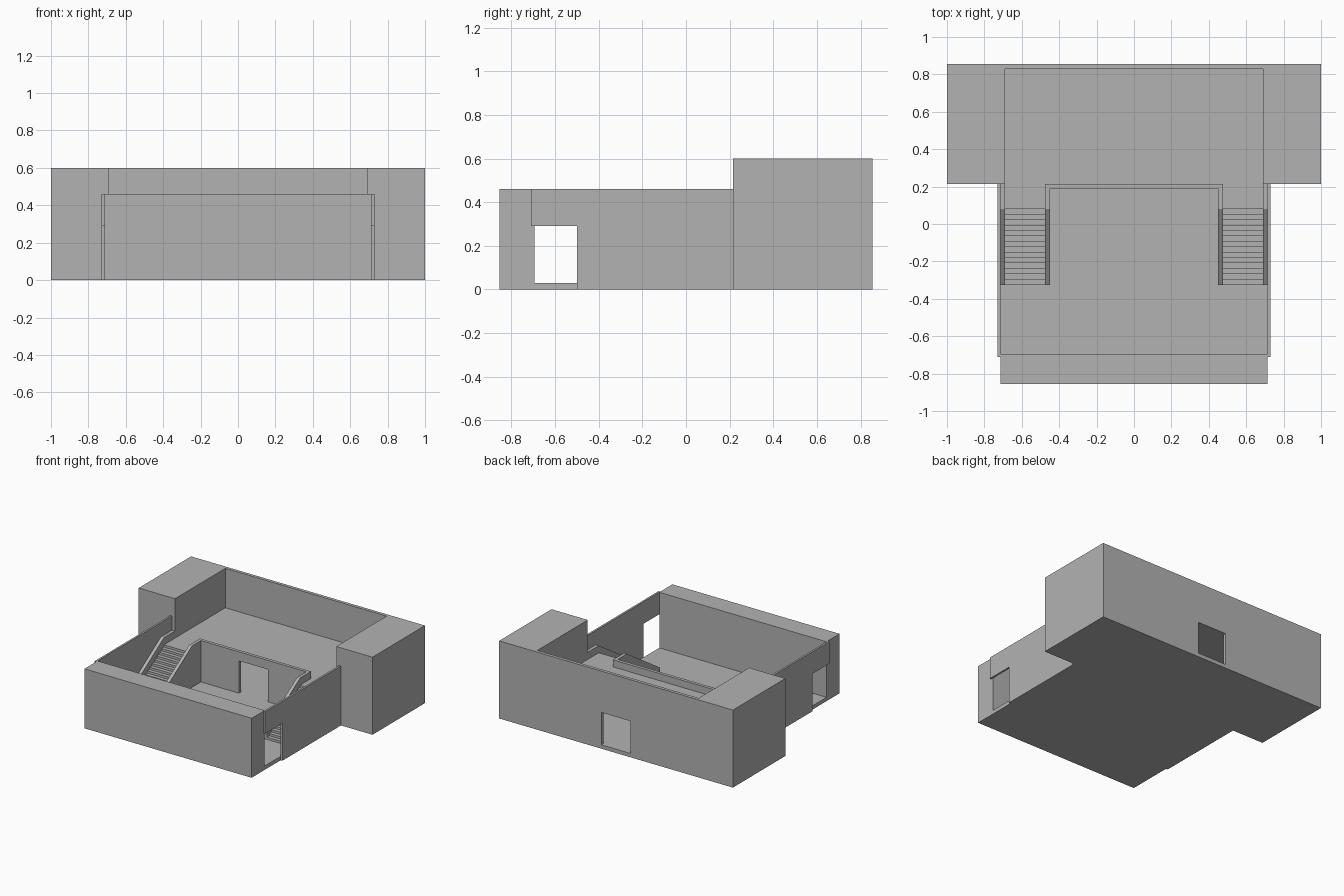
import bpy
import bmesh

cube = bpy.data.objects.get("Cube")
if cube:
    bpy.data.objects.remove(cube, do_unlink=True)

# Single plain grey finish
GREY = (0.45, 0.45, 0.45, 1.0)
grey = bpy.data.materials.new("plain_grey")
grey.use_nodes = True
grey.diffuse_color = GREY
bsdf = next(n for n in grey.node_tree.nodes if n.type == "BSDF_PRINCIPLED")
bsdf.inputs["Base Color"].default_value = GREY
bsdf.inputs["Roughness"].default_value = 0.8


def prism(name, profile, x0, x1):
    """Extrude a (y, z) outline along x."""
    bm = bmesh.new()
    face = bm.faces.new([bm.verts.new((x0, y, z)) for y, z in profile])
    ext = bmesh.ops.extrude_face_region(bm, geom=[face])
    moved = [g for g in ext["geom"] if isinstance(g, bmesh.types.BMVert)]
    bmesh.ops.translate(bm, verts=moved, vec=(x1 - x0, 0, 0))
    bmesh.ops.recalc_face_normals(bm, faces=bm.faces[:])
    mesh = bpy.data.meshes.new(name)
    bm.to_mesh(mesh)
    bm.free()
    mesh.materials.append(grey)
    obj = bpy.data.objects.new(name, mesh)
    bpy.context.collection.objects.link(obj)
    return obj


def box(name, x0, x1, y0, y1, z0, z1):
    return prism(name, [(y0, z0), (y1, z0), (y1, z1), (y0, z1)], x0, x1)


def pair(name, profile, x0, x1):
    """Same prism on both sides of the building."""
    prism("left_" + name, profile, x0, x1)
    prism("right_" + name, profile, -x1, -x0)


def rect(y0, y1, z0, z1):
    return [(y0, z0), (y1, z0), (y1, z1), (y0, z1)]


# Main levels and outlines
FLOOR, CEILING, UPPER, RAIL = 0.03, 0.28, 0.295, 0.35
FRONT, BACK, MID = -0.855, 0.855, 0.215
YARD, HALL = 0.715, 0.69
DOOR = 0.125


def door_wall(name, half, y0, y1, z0, top):
    """Wall along x with a central doorway."""
    pair(name + "_jamb", rect(y0, y1, z0, top), DOOR, half)
    box(name + "_header", -DOOR, DOOR, y0, y1, CEILING, top)


# Ground slabs
box("yard_floor", -YARD, YARD, -0.695, MID, 0, FLOOR)
box("hall_floor", -HALL, HALL, MID, BACK, 0, FLOOR)

# Thick front wall and rear corner towers
box("front_wall", -YARD, YARD, FRONT, -0.695, 0, 0.46)
pair("tower", rect(MID, BACK, 0, 0.6), HALL, 1.0)

# Thin side walls with a doorway near the front
side_wall = [(-0.5, 0), (MID, 0), (MID, 0.46), (-0.71, 0.46),
             (-0.71, 0.29), (-0.5, 0.29)]
pair("side_wall", side_wall, YARD, 0.73)

# Rear wall, balcony wall and upper floor
door_wall("rear_wall", HALL, 0.83, BACK, FLOOR, 0.6)
door_wall("balcony_wall", 0.45, 0.19, MID, FLOOR, RAIL)
box("upper_floor", -HALL, HALL, MID, 0.83, CEILING, UPPER)

# Stairs with landing at the top
STEPS = 14
BOTTOM, TOP = -0.325, 0.08
tread = (TOP - BOTTOM) / STEPS
rise = (UPPER - FLOOR) / (STEPS + 1)
stairs = [(BOTTOM, FLOOR)]
for i in range(STEPS + 1):
    y = BOTTOM + i * tread
    if i:
        stairs.append((y, FLOOR + i * rise))
    stairs.append((y, FLOOR + (i + 1) * rise))
stairs += [(MID, UPPER), (MID, FLOOR)]
pair("stairs", stairs, 0.475, HALL)

# Solid sloping balustrades on both sides of each stair
balustrade = [(BOTTOM, FLOOR), (MID, FLOOR), (MID, RAIL),
              (TOP, RAIL), (BOTTOM, FLOOR + 0.06)]
pair("inner_balustrade", balustrade, 0.45, 0.475)
pair("outer_balustrade", balustrade, HALL, YARD)
